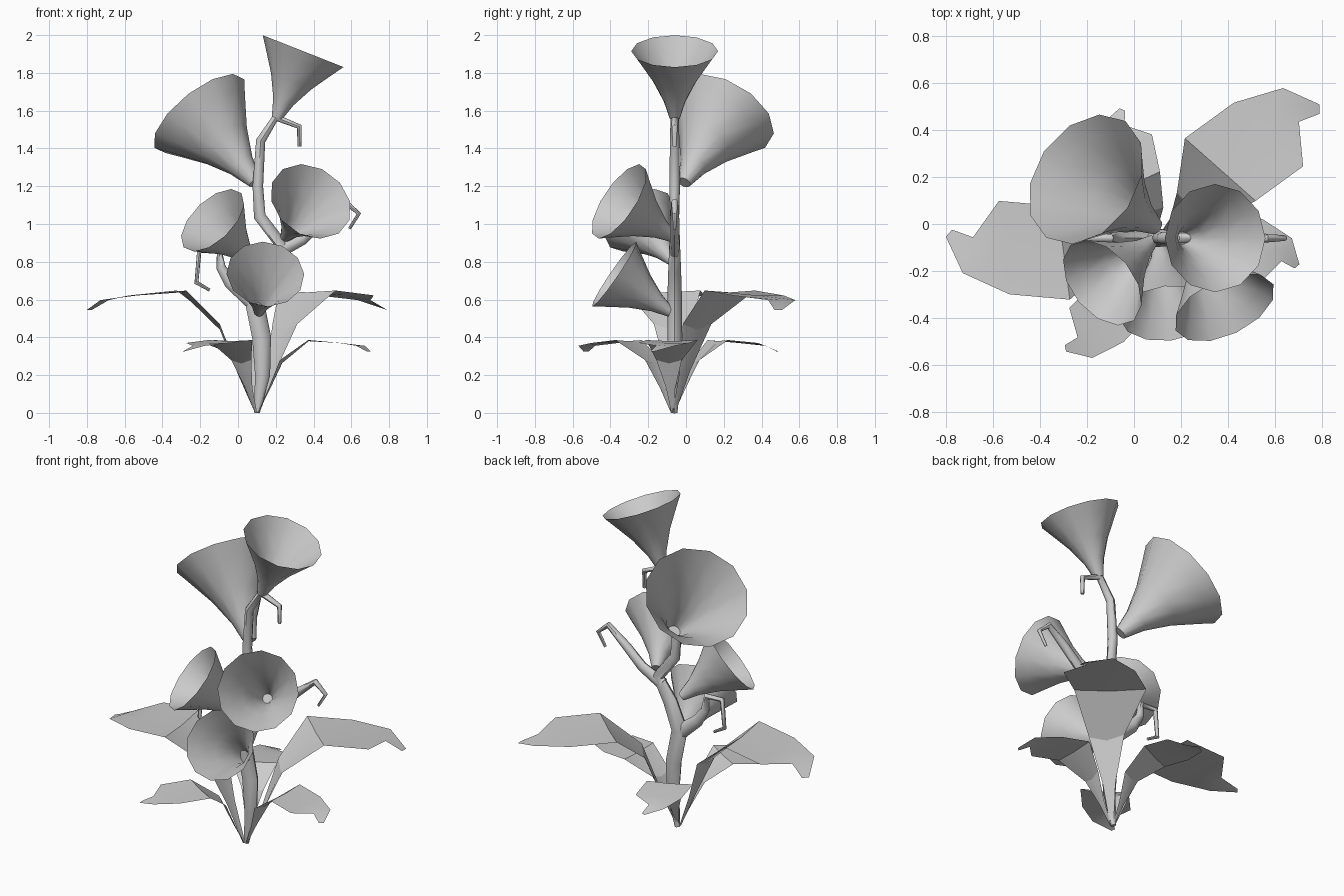
import bpy, bmesh, math
from mathutils import Vector

if "Cube" in bpy.data.objects:
    bpy.data.objects.remove(bpy.data.objects["Cube"])

BASE = Vector((0.10, -0.07, 0.0))


def finish(name, bm, angle):
    bmesh.ops.recalc_face_normals(bm, faces=bm.faces)
    me = bpy.data.meshes.new(name)
    bm.to_mesh(me)
    bm.free()
    ob = bpy.data.objects.new(name, me)
    bpy.context.collection.objects.link(ob)
    me.shade_smooth()
    bpy.ops.object.select_all(action='DESELECT')
    bpy.context.view_layer.objects.active = ob
    ob.select_set(True)
    bpy.ops.object.shade_smooth_by_angle(angle=math.radians(angle))
    return ob


def tube(name, pts, sides=8, flat=0.75):
    """Tapered tube through (x, z, radius) points in the plane of the stem."""
    bm = bmesh.new()
    P = [Vector((x, -0.06, z)) for x, z, r in pts]
    rings = []
    for i, p in enumerate(P):
        a = (p - P[i - 1]).normalized() if i else Vector()
        b = (P[i + 1] - p).normalized() if i < len(P) - 1 else Vector()
        t = (a + b).normalized()
        n = Vector((t.z, 0, -t.x))
        r = pts[i][2]
        f = flat if r > 0.03 else 1.0
        rings.append([bm.verts.new(p + n * r * math.cos(k * math.tau / sides)
                      + Vector((0, r * f * math.sin(k * math.tau / sides), 0)))
                      for k in range(sides)])
    for a, b in zip(rings, rings[1:]):
        for k in range(sides):
            j = (k + 1) % sides
            bm.faces.new((a[k], a[j], b[j], b[k]))
    bm.faces.new(rings[0])
    bm.faces.new(rings[-1])
    return finish(name, bm, 45)


def trumpet(name, tip, centre, radius, sides=12):
    """Open flared flower from its tip to the centre of its rim."""
    tip, centre = Vector(tip), Vector(centre)
    rot = (centre - tip).to_track_quat('Z', 'Y')
    length = (centre - tip).length
    bm = bmesh.new()
    prof = [(0.0, 0.12), (0.25, 0.25), (0.55, 0.5), (0.85, 0.83), (1.0, 1.0)]
    rings = [[bm.verts.new(tip + rot @ Vector((
        radius * r * math.cos(k * math.tau / sides),
        radius * r * math.sin(k * math.tau / sides), length * h)))
        for k in range(sides)] for h, r in prof]
    for a, b in zip(rings, rings[1:]):
        for k in range(sides):
            j = (k + 1) % sides
            bm.faces.new((a[k], a[j], b[j], b[k]))
    bm.faces.new(rings[0])
    return finish(name, bm, 60)


def leaf(name, heading, sxy, sz):
    """Arching blade: right edge (angle, r), left edge (angle, r), height, dip."""
    rows = [((-45, 0.014), (45, 0.014), 0.0, 0.0),
            ((-20, 0.105), (20, 0.105), 0.22, 0.02),
            ((-26, 0.22), (28, 0.22), 0.47, 0.03),
            ((-18, 0.45), (35, 0.45), 0.648, 0.01),
            ((-13, 0.695), (21, 0.67), 0.622, 0.0),
            ((0, 0.785), (10.5, 0.84), 0.597, 0.0),
            ((-2, 0.875), (0, 0.90), 0.545, 0.0)]
    bm = bmesh.new()

    def pt(a, r, z):
        a = math.radians(a + heading)
        return BASE + Vector((r * sxy * math.cos(a), r * sxy * math.sin(a), z * sz))
    grid = []
    for ra, la, z, dip in rows:
        p, q = pt(*ra, z), pt(*la, z)
        m = (p + q) / 2 - Vector((0, 0, dip * sz))
        grid.append([bm.verts.new(v) for v in (p, m, q)])
    for a, b in zip(grid, grid[1:]):
        for k in range(2):
            bm.faces.new((a[k], a[k + 1], b[k + 1], b[k]))
    return finish(name, bm, 25)


# Main stem with hooked tip, and two hooked side shoots
tube("main_stem", [(0.10, 0.0, 0.015), (0.13, 0.2, 0.04), (0.125, 0.4, 0.05),
                   (0.085, 0.6, 0.052), (0.15, 0.76, 0.045), (0.23, 0.89, 0.038),
                   (0.115, 1.04, 0.032), (0.105, 1.2, 0.028), (0.12, 1.44, 0.025),
                   (0.20, 1.565, 0.022), (0.325, 1.515, 0.015), (0.325, 1.41, 0.01)])
tube("left_shoot", [(0.09, 0.58, 0.045), (-0.04, 0.69, 0.035), (-0.09, 0.77, 0.025),
                    (-0.10, 0.855, 0.018), (-0.205, 0.86, 0.016),
                    (-0.22, 0.69, 0.012), (-0.15, 0.65, 0.008)])
tube("right_shoot", [(0.20, 0.85, 0.04), (0.34, 0.92, 0.032), (0.45, 1.02, 0.025),
                     (0.57, 1.115, 0.018), (0.64, 1.055, 0.012), (0.59, 0.975, 0.008)])

# Trumpet flowers
trumpet("top_flower", (0.205, -0.06, 1.56), (0.345, -0.06, 1.915), 0.23)
trumpet("upper_left_flower", (0.09, -0.01, 1.22), (-0.205, 0.19, 1.585), 0.30)
trumpet("right_flower", (0.25, -0.07, 0.93), (0.385, -0.355, 1.12), 0.23)
trumpet("left_flower", (0.08, -0.07, 0.80), (-0.135, -0.25, 1.02), 0.21)
trumpet("front_flower", (0.11, -0.08, 0.53), (0.145, -0.38, 0.735), 0.207)

# Two large leaves and three small ones
for i, (heading, sxy, sz) in enumerate([(40, 1, 1), (179, 1, 1), (230.5, 0.68, 0.595),
                                        (106, 0.65, 0.595), (-9.5, 0.68, 0.595)]):
    leaf(f"leaf_{i + 1}", heading, sxy, sz)
